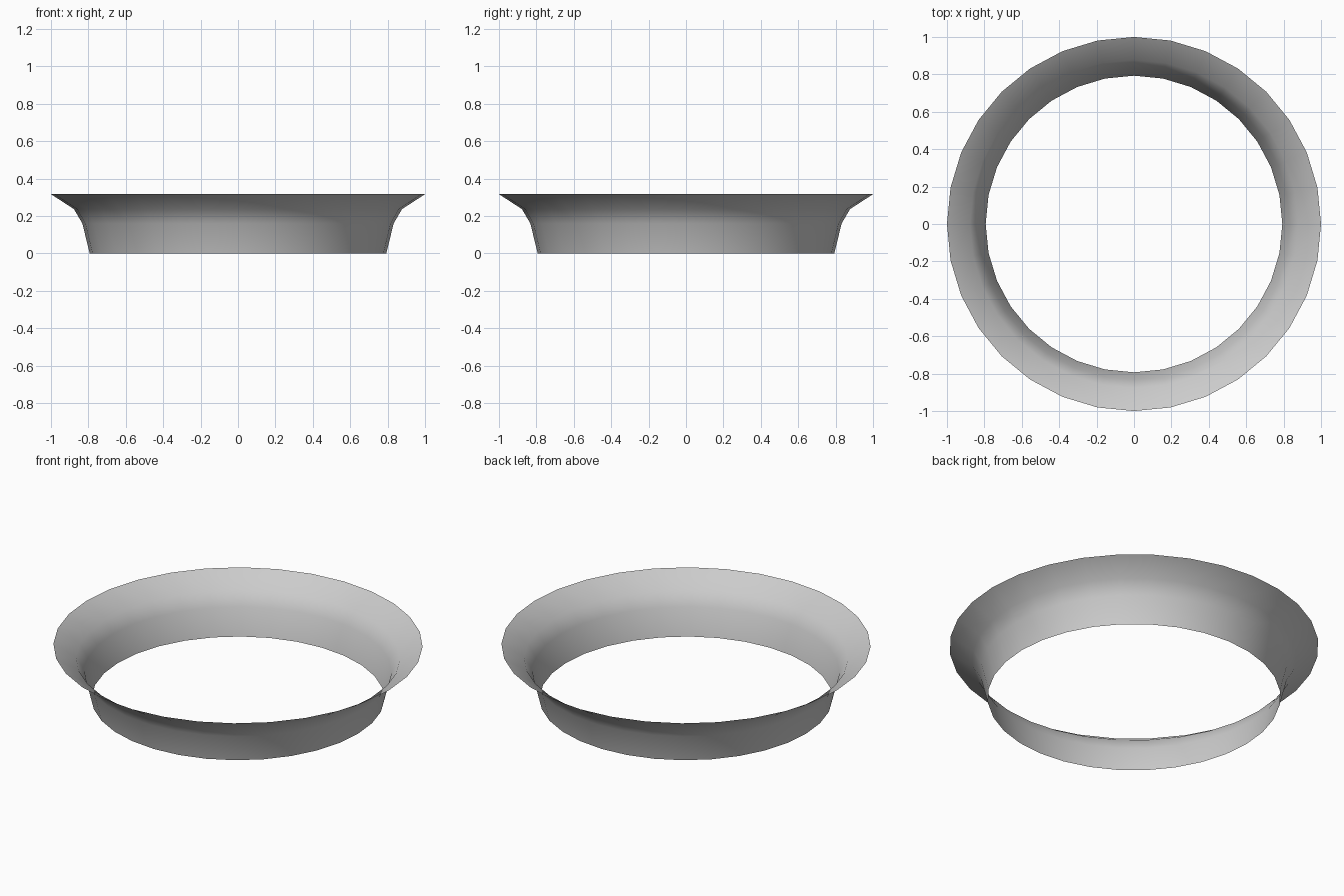
import bpy, bmesh
from math import cos, sin, tau

if "Cube" in bpy.data.objects:
    bpy.data.objects.remove(bpy.data.objects["Cube"])

SIDES = 32
# Profile of the flared collar: (radius, height), bottom to top
PROFILE = [(0.793, 0.0), (0.832, 0.16), (0.877, 0.237), (1.0, 0.317)]

# Lathe the open profile into a thin flared ring, open at top and bottom
bm = bmesh.new()
rings = [[bm.verts.new((r * cos(tau * i / SIDES), r * sin(tau * i / SIDES), z))
          for i in range(SIDES)] for r, z in PROFILE]
for low, high in zip(rings, rings[1:]):
    for i in range(SIDES):
        j = (i + 1) % SIDES
        face = bm.faces.new((low[i], low[j], high[j], high[i]))
        face.smooth = True

mesh = bpy.data.meshes.new("flared_ring")
bm.to_mesh(mesh)
bm.free()
bpy.context.collection.objects.link(bpy.data.objects.new("flared_ring", mesh))
